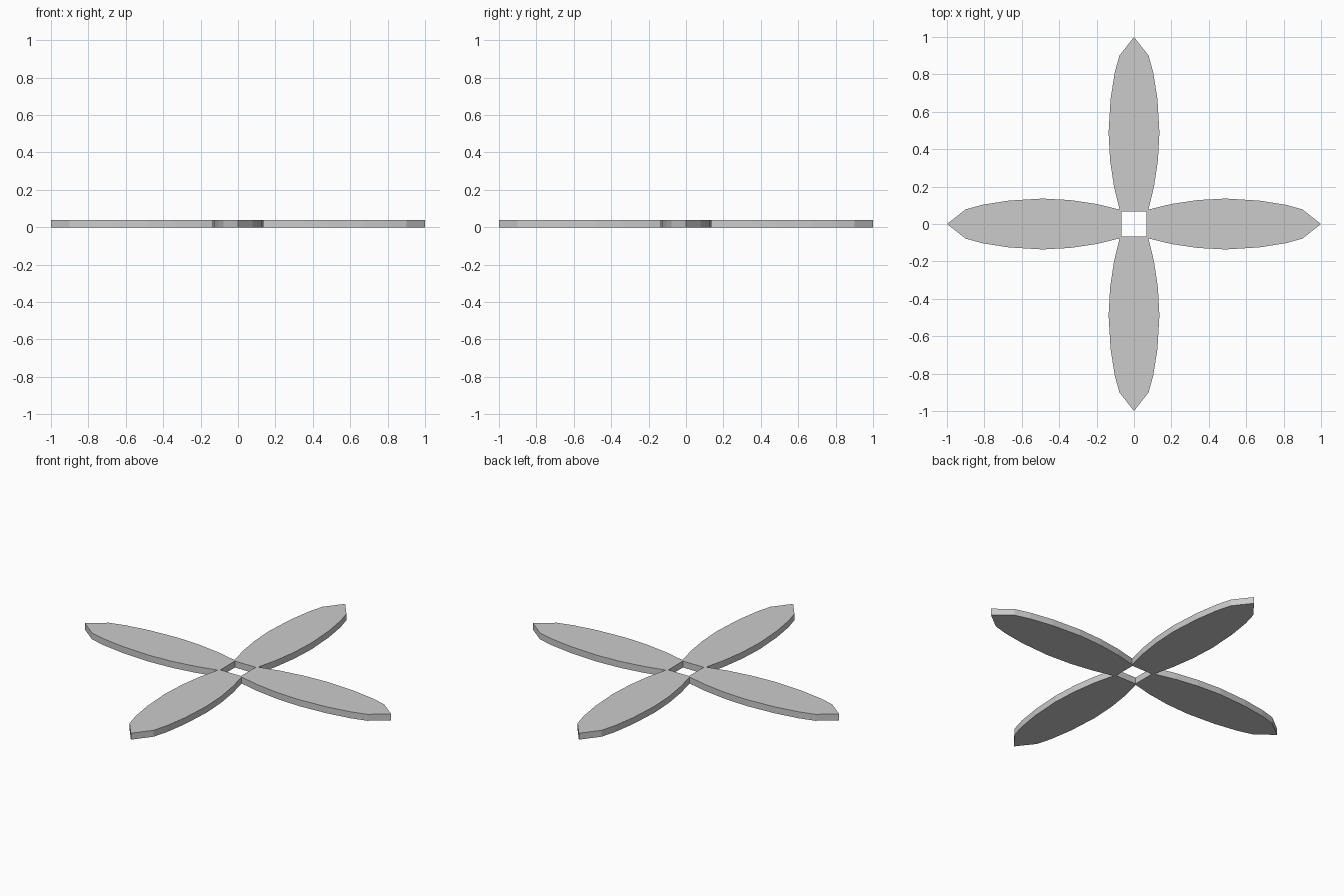
import bpy, bmesh
from math import pi
from mathutils import Matrix

if "Cube" in bpy.data.objects:
    bpy.data.objects.remove(bpy.data.objects["Cube"])

THICKNESS = 0.038
# Half outline of one petal: (distance from centre, half width)
HALF = [(0.068, 0.075), (0.20, 0.107), (0.34, 0.128), (0.49, 0.136),
        (0.67, 0.125), (0.81, 0.103), (0.90, 0.078)]
OUTLINE = [(r, -w) for r, w in HALF] + [(1.0, 0.0)] + [(r, w) for r, w in reversed(HALF)]


def make_petal(name, angle):
    """Flat extruded petal pointing outward at the given angle."""
    bm = bmesh.new()
    face = bm.faces.new([bm.verts.new((x, y, 0)) for x, y in OUTLINE])
    ext = bmesh.ops.extrude_face_region(bm, geom=[face], use_keep_orig=True)
    top = [v for v in ext["geom"] if isinstance(v, bmesh.types.BMVert)]
    bmesh.ops.translate(bm, verts=top, vec=(0, 0, THICKNESS))
    bmesh.ops.recalc_face_normals(bm, faces=bm.faces)
    bm.transform(Matrix.Rotation(angle, 4, 'Z'))
    mesh = bpy.data.meshes.new(name)
    bm.to_mesh(mesh)
    bm.free()
    bpy.context.collection.objects.link(bpy.data.objects.new(name, mesh))


# Four petals around an open square centre
for i, side in enumerate(("right", "back", "left", "front")):
    make_petal(f"petal_{side}", i * pi / 2)
